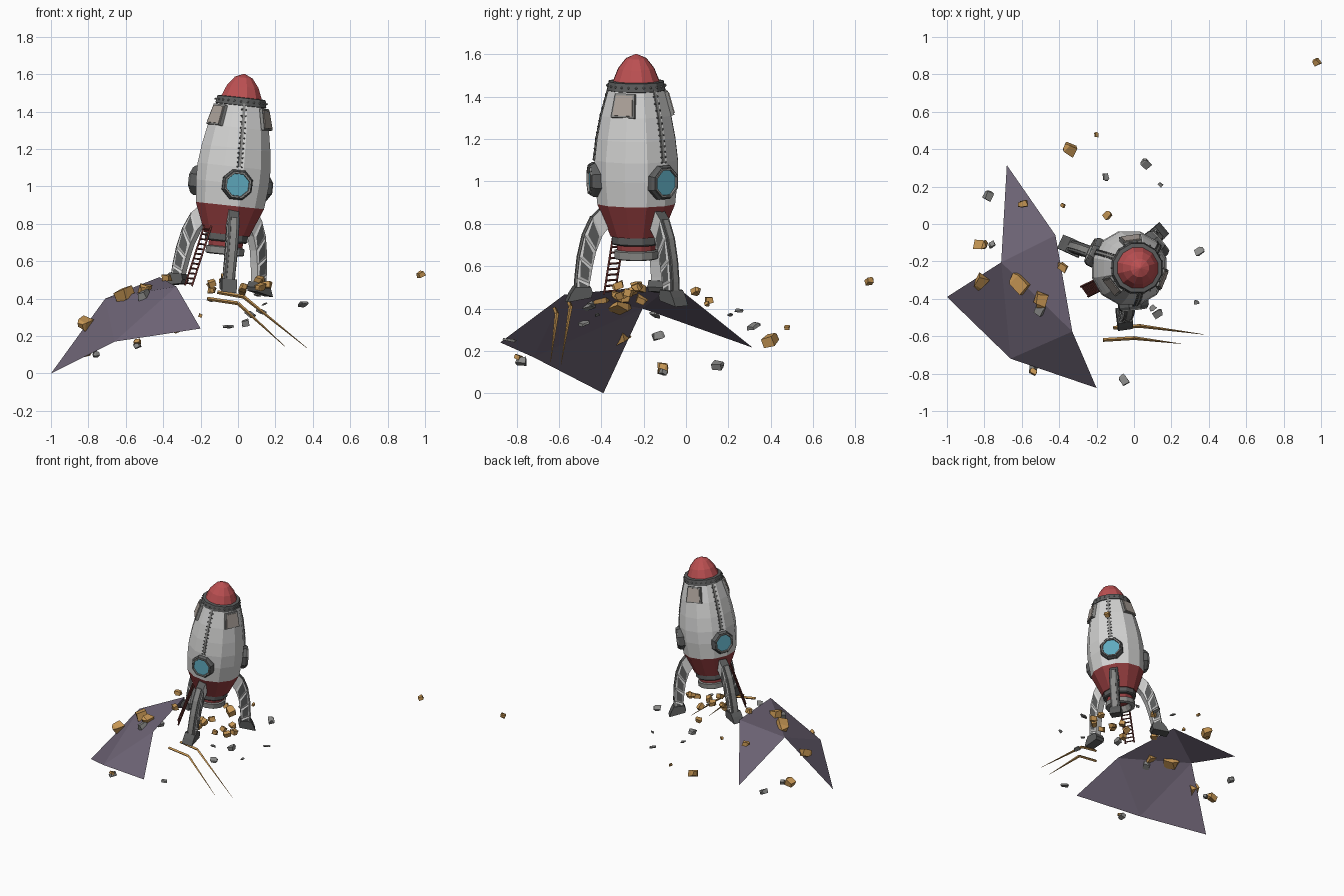
import bpy, bmesh, math, random
from mathutils import Matrix, Vector, Euler

if "Cube" in bpy.data.objects:
    bpy.data.objects.remove(bpy.data.objects["Cube"])

random.seed(4)


def mat(name, r, g, b):
    m = bpy.data.materials.new(name)
    lin = [((c / 255 + 0.055) / 1.055) ** 2.4 for c in (r, g, b)]
    m.diffuse_color = (*lin, 1)
    m.use_nodes = True
    m.node_tree.nodes["Principled BSDF"].inputs["Base Color"].default_value = m.diffuse_color
    return m


WHITE = mat("white_paint", 212, 212, 211)
RED = mat("red_paint", 188, 80, 82)
DARKRED = mat("dark_red_paint", 150, 62, 64)
LADDER = mat("ladder_maroon", 110, 55, 52)
GREY = mat("grey_metal", 138, 138, 136)
DARK = mat("dark_metal", 92, 93, 93)
TAUPE = mat("hatch_taupe", 172, 162, 154)
BLUE = mat("blue_glass", 95, 170, 190)
PURPLE = mat("purple_rock", 112, 102, 120)
TAN = mat("tan_rock", 198, 150, 84)

# Rocket frame: leans slightly towards +x; parts use x = outward, z = up
T = Matrix.Translation((-0.092, -0.235, 0.45)) @ Matrix.Rotation(math.radians(6.2), 4, 'Y')
LEGS = (-82, 40, 155)
HATCHES = (-22, 98, -142)


def around(deg):
    return T @ Matrix.Rotation(math.radians(deg), 4, 'Z')


def finish(name, bm, mats, M=Matrix(), recalc=True):
    if recalc:
        bmesh.ops.recalc_face_normals(bm, faces=bm.faces)
    me = bpy.data.meshes.new(name)
    bm.to_mesh(me)
    bm.free()
    for m in mats:
        me.materials.append(m)
    ob = bpy.data.objects.new(name, me)
    ob.matrix_world = M
    bpy.context.collection.objects.link(ob)
    return ob


def lathe(name, profile, n, m, M, closed=False):
    bm = bmesh.new()
    rings = [[bm.verts.new((r * math.cos(2 * math.pi * (j + 0.5) / n),
                            r * math.sin(2 * math.pi * (j + 0.5) / n), z))
              for j in range(n)] for r, z in profile]
    pairs = list(zip(rings, rings[1:]))
    if closed:
        pairs.append((rings[-1], rings[0]))
    for a, b in pairs:
        for j in range(n):
            k = (j + 1) % n
            bm.faces.new((a[j], a[k], b[k], b[j]))
    if not closed:
        bm.faces.new(rings[0])
        bm.faces.new(rings[-1])
    return finish(name, bm, [m], M)


def strip(name, outer, inner, width, mats, M, inset=0):
    """Curved bar between two (radius, height) paths; optional inset side panels."""
    bm = bmesh.new()
    rows = [[bm.verts.new((p[0], s * width / 2, p[1])) for p, s in ((o, -1), (o, 1), (i, 1), (i, -1))]
            for o, i in zip(outer, inner)]
    sides = []
    for a, b in zip(rows, rows[1:]):
        for j in range(4):
            k = (j + 1) % 4
            f = bm.faces.new((a[j], a[k], b[k], b[j]))
            if j == 0 and len(mats) > 1:
                f.material_index = 1
            if j in (1, 3):
                sides.append(f)
    bm.faces.new(rows[0])
    bm.faces.new(rows[-1])
    bmesh.ops.recalc_face_normals(bm, faces=bm.faces)
    if inset:
        panels = sides[2:]
        bmesh.ops.inset_individual(bm, faces=panels, thickness=inset, depth=0.004)
        for f in panels:
            f.material_index = 1
    return finish(name, bm, mats, M)


def box(name, M, size, m):
    bm = bmesh.new()
    bmesh.ops.create_cube(bm, size=1, matrix=Matrix.Diagonal((*size, 1)))
    return finish(name, bm, [m], M)


def bar(name, a, b, w, m, M, w2=None):
    """Four-sided bar from a to b, tapering to w2."""
    a, b = Vector(a), Vector(b)
    bm = bmesh.new()
    bmesh.ops.create_cone(bm, cap_ends=True, segments=4, radius1=w, radius2=w2 or w, depth=(b - a).length)
    q = (b - a).to_track_quat('Z', 'Y').to_matrix().to_4x4()
    return finish(name, bm, [m], M @ Matrix.Translation((a + b) / 2) @ q)


def rivets(name, points, size, m, M):
    bm = bmesh.new()
    for p in points:
        bmesh.ops.create_icosphere(bm, subdivisions=1, radius=size, matrix=Matrix.Translation(p))
    return finish(name, bm, [m], M)


# Hull, nose and engine
HULL = [(0.19, 0.45), (0.203, 0.57), (0.203, 0.66), (0.191, 0.76), (0.17, 0.87), (0.134, 1.0)]
lathe("hull", HULL, 12, WHITE, T)
lathe("hull_lower_band", [(0.125, 0.295), (0.19, 0.45)], 12, DARKRED, T)
lathe("nose_ring", [(0.13, 0.985), (0.142, 0.99), (0.134, 1.03), (0.115, 1.032)], 12, DARK, T)
lathe("nose_cone", [(0.115, 1.025), (0.088, 1.09), (0.05, 1.138), (0.004, 1.158)], 12, RED, T)
lathe("engine_collar", [(0.11, 0.255), (0.118, 0.262), (0.118, 0.3), (0.11, 0.302)], 12, DARK, T)
lathe("engine_neck", [(0.095, 0.225), (0.095, 0.26)], 12, DARKRED, T)
lathe("engine_nozzle", [(0.095, 0.185), (0.107, 0.19), (0.107, 0.225), (0.09, 0.232),
                        (0.06, 0.23), (0.08, 0.185)], 12, GREY, T, True)
rivets("nose_ring_rivets", [(0.138 * math.cos(i * math.pi / 12), 0.138 * math.sin(i * math.pi / 12), 1.01)
                            for i in range(24)], 0.006, GREY, T)

# Legs, portholes and riveted seams repeat three times
OUT = [(0.15, 0.45), (0.21, 0.39), (0.25, 0.305), (0.274, 0.2), (0.285, 0.1), (0.287, 0.04)]
INN = [(0.13, 0.345), (0.165, 0.3), (0.195, 0.225), (0.212, 0.15), (0.225, 0.075), (0.23, 0.04)]
for i, ang in enumerate(LEGS):
    M = around(ang)
    strip(f"leg_{i}", OUT, INN, 0.056, [WHITE, DARK], M, 0.016)
    strip(f"leg_spine_{i}", [(r + 0.008, h) for r, h in OUT[1:]], [(r - 0.005, h) for r, h in OUT[1:]],
          0.032, [GREY], M)
    strip(f"foot_{i}", [(0.295, 0.06), (0.315, 0.03), (0.335, -0.012)],
          [(0.222, 0.06), (0.212, 0.03), (0.22, 0.008)], 0.08, [DARK], M)
    W = M @ Matrix.Translation((0, 0, 0.565)) @ Matrix.Rotation(math.pi / 2, 4, 'Y')
    lathe(f"porthole_frame_{i}", [(0.086, 0.165), (0.086, 0.207), (0.077, 0.222), (0.064, 0.222), (0.06, 0.165)],
          8, DARK, W, True)
    lathe(f"porthole_trim_{i}", [(0.075, 0.218), (0.073, 0.228), (0.064, 0.228), (0.06, 0.2)], 8, GREY, W, True)
    lathe(f"porthole_glass_{i}", [(0.064, 0.19), (0.064, 0.217)], 8, BLUE, W)
    seam = HULL[2:]
    strip(f"seam_{i}", [(r + 0.003, h) for r, h in seam], [(r - 0.03, h) for r, h in seam], 0.014, [GREY], M)
    pts = []
    for (r0, h0), (r1, h1) in zip(seam, seam[1:]):
        for k in range(4):
            t = k / 4
            pts += [(r0 + (r1 - r0) * t, s * 0.012, h0 + (h1 - h0) * t) for s in (-1, 1)]
    rivets(f"seam_rivets_{i}", pts, 0.005, DARK, M)

# Upper hatches, trapezoid plates lying on the hull slope
for i, ang in enumerate(HATCHES):
    for name, w, h, out, m in (("hatch_frame", 0.118, 0.115, 0.0, GREY), ("hatch_panel", 0.1, 0.097, 0.005, TAUPE)):
        M = around(ang) @ Matrix.Translation((0.145 + out, 0, 0.925)) @ Matrix.Rotation(math.radians(-15), 4, 'Y')
        ob = box(f"{name}_{i}", M, (0.03, w, h), m)
        for v in ob.data.vertices:
            if v.co.z > 0:
                v.co.y *= 0.83

# Ladder
LM = around(-144)
for s in (-0.032, 0.032):
    bar("ladder_rail", (0.125, s, 0.35), (0.215, s, 0.0), 0.006, LADDER, LM)
for k in range(13):
    t = (k + 0.5) / 13
    p = (0.125 + 0.09 * t, 0.35 - 0.35 * t)
    bar("ladder_rung", (p[0], -0.032, p[1]), (p[0], 0.032, p[1]), 0.005, LADDER, LM)

# Hillside, an open folded sheet
A, B, C, D, E, F, G = [(-0.68, 0.315, 0.215), (-0.42, -0.06, 0.515), (-0.33, -0.575, 0.465),
                       (-0.2, -0.877, 0.24), (-0.66, -0.72, 0.17), (-1.0, -0.39, 0.0), (-0.71, -0.205, 0.4)]
bm = bmesh.new()
hv = [bm.verts.new(p) for p in (A, B, C, D, E, F, G)]
for tri in ((0, 6, 1), (6, 5, 4), (6, 4, 2), (6, 2, 1), (4, 3, 2)):
    bm.faces.new([hv[i] for i in tri])
finish("hillside", bm, [PURPLE], recalc=False)

# Bent planks in front
for p in (((-0.11, -0.555, 0.435), (0.03, -0.545, 0.41), (0.37, -0.59, 0.135)),
          ((-0.165, -0.62, 0.4), (0.0, -0.61, 0.375), (0.25, -0.64, 0.145))):
    bar("plank_end", p[0], p[1], 0.01, TAN, Matrix())
    bar("plank_shard", p[1], p[2], 0.01, TAN, Matrix(), 0.001)


def rock(name, x, y, z, s, m, flat=0.65):
    bm = bmesh.new()
    bmesh.ops.create_cube(bm, size=1)
    bmesh.ops.bevel(bm, geom=bm.edges[:4], offset=0.22, segments=1, affect='EDGES')
    for v in bm.verts:
        v.co += Vector([random.uniform(-0.12, 0.12) for _ in range(3)])
        v.co = Vector((v.co.x * s, v.co.y * s * 0.75, v.co.z * s * flat))
    rot = Euler((random.uniform(-.5, .5), random.uniform(-.5, .5), random.uniform(0, 6))).to_matrix().to_4x4()
    finish(name, bm, [m], Matrix.Translation((x, y, z)) @ rot)


# Tan boulders on the slope and floating around
for r in ((0.975, 0.868, 0.53, 0.04), (-0.345, 0.4, 0.255, 0.07), (-0.2, 0.478, 0.31, 0.025),
          (-0.82, -0.11, 0.115, 0.065), (-0.595, 0.105, 0.44, 0.045), (-0.82, -0.31, 0.265, 0.075),
          (-0.615, -0.315, 0.42, 0.1), (-0.5, -0.41, 0.45, 0.075), (-0.385, -0.23, 0.51, 0.05),
          (-0.38, 0.1, 0.42, 0.025), (-0.14, 0.05, 0.48, 0.04), (-0.54, -0.79, 0.17, 0.035)):
    rock("boulder", *r, TAN)
# Rubble under the engine
for k in range(9):
    a = k * 0.7
    rock("rubble", 0.0 + 0.15 * math.cos(a), -0.27 + 0.06 * math.sin(a),
         0.475 + 0.035 * math.sin(2.3 * k), 0.048, TAN)
# Grey stones and thin shards
for r in ((-0.78, 0.155, 0.13, 0.05), (-0.5, -0.46, 0.42, 0.065), (-0.76, -0.11, 0.1, 0.035),
          (0.04, -0.13, 0.27, 0.05), (-0.54, -0.78, 0.15, 0.045)):
    rock("grey_stone", *r, GREY)
for r in ((0.06, 0.32, 0.32, 0.06), (-0.15, 0.25, 0.39, 0.035), (0.14, 0.21, 0.37, 0.025),
          (0.35, -0.145, 0.37, 0.05), (0.335, -0.42, 0.37, 0.025), (-0.055, -0.83, 0.25, 0.05),
          (0.13, -0.48, 0.33, 0.05), (0.1, -0.45, 0.42, 0.035)):
    rock("grey_shard", *r, GREY, 0.25)
